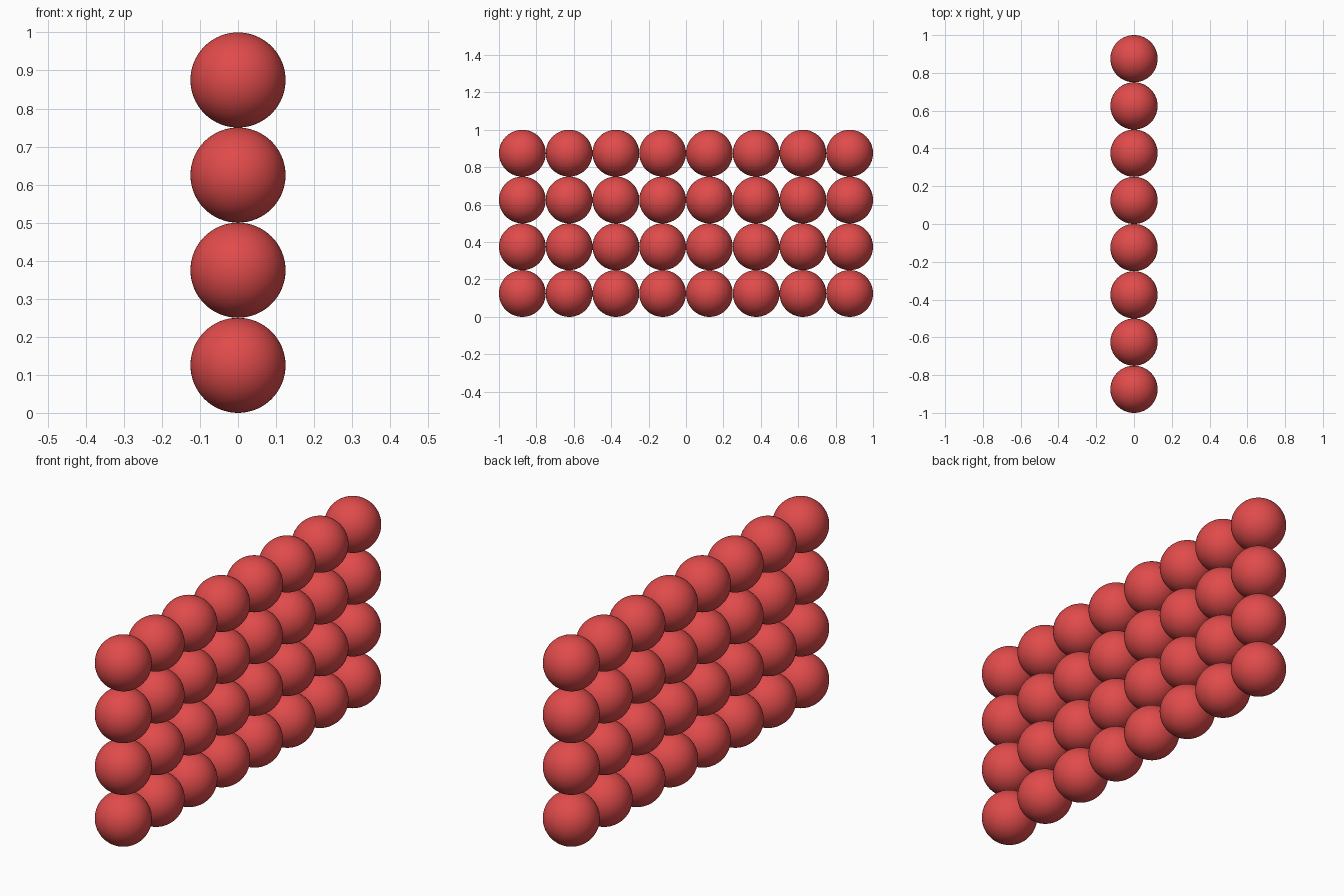
import bpy

if "Cube" in bpy.data.objects:
    bpy.data.objects.remove(bpy.data.objects["Cube"])

RADIUS = 0.125
ROWS, COLUMNS = 4, 8

# red material
red = bpy.data.materials.new("red")
red.diffuse_color = (0.75, 0.07, 0.07, 1)
red.use_nodes = True
red.node_tree.nodes["Principled BSDF"].inputs["Base Color"].default_value = red.diffuse_color

# one smooth ball, shared by the whole wall
bpy.ops.mesh.primitive_uv_sphere_add(segments=64, ring_count=32, radius=RADIUS)
first = bpy.context.object
bpy.ops.object.shade_smooth()
first.data.name = "ball"
first.data.materials.append(red)


def ball_at(row, column):
    ball = first if row == column == 0 else first.copy()
    ball.name = f"ball_row{row + 1}_column{column + 1}"
    ball.location = (0, (2 * column + 1 - COLUMNS) * RADIUS, (2 * row + 1) * RADIUS)
    if ball is not first:
        bpy.context.collection.objects.link(ball)


# wall of touching balls, one ball thick
for row in range(ROWS):
    for column in range(COLUMNS):
        ball_at(row, column)
